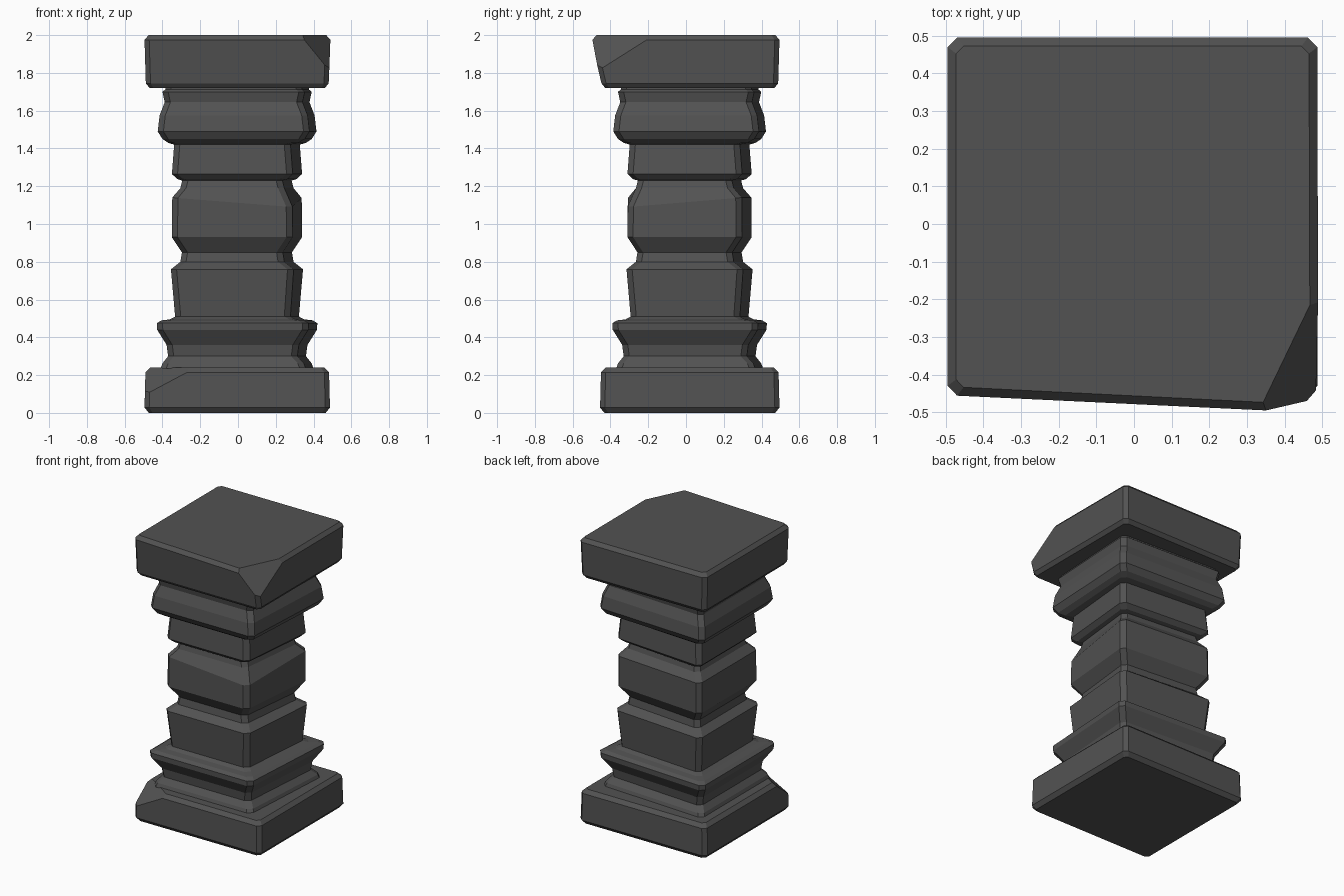
import bpy, bmesh
from mathutils import Vector

if "Cube" in bpy.data.objects:
    bpy.data.objects.remove(bpy.data.objects["Cube"])

stone = bpy.data.materials.new("dark stone")
stone.diffuse_color = (0.085, 0.085, 0.085, 1)
stone.use_nodes = True
stone.node_tree.nodes["Principled BSDF"].inputs["Base Color"].default_value = stone.diffuse_color


def ring(z, h, skew=0.0, chamfer=0.03, fr=(0, 0, 0)):
    """Slightly crooked square with clipped corners; fr nudges the front right corner."""
    corners = [Vector((-h, -h + 0.04, z)),
               Vector((h - 0.008 - skew, -h + 0.04, z)) + Vector(fr),
               Vector((h - 0.008, h - skew, z)),
               Vector((-h, h, z))]
    pts = []
    for i, p in enumerate(corners):
        for q in (corners[i - 1], corners[(i + 1) % 4]):
            pts.append(p + (q - p).normalized() * chamfer)
    return pts


def loft(name, rings, cuts=()):
    """Skin the rings, cap the ends and slice off chipped corners."""
    bm = bmesh.new()
    loops = [[bm.verts.new(p) for p in r] for r in rings]
    for a, b in zip(loops, loops[1:]):
        for i in range(8):
            j = (i + 1) % 8
            bm.faces.new((a[i], a[j], b[j], b[i]))
    bm.faces.new(loops[0][::-1])
    bm.faces.new(loops[-1])
    for a, b, c in cuts:
        a, b, c = Vector(a), Vector(b), Vector(c)
        n = (b - a).cross(c - a).normalized()
        if n.dot(a - Vector((0, 0, a.z))) < 0:
            n = -n
        bmesh.ops.bisect_plane(bm, geom=bm.verts[:] + bm.edges[:] + bm.faces[:],
                               plane_co=a, plane_no=n, clear_outer=True)
        bmesh.ops.holes_fill(bm, edges=[e for e in bm.edges if e.is_boundary], sides=0)
    bmesh.ops.recalc_face_normals(bm, faces=bm.faces[:])
    me = bpy.data.meshes.new(name)
    bm.to_mesh(me)
    bm.free()
    me.materials.append(stone)
    ob = bpy.data.objects.new(name, me)
    bpy.context.collection.objects.link(ob)
    return ob


# base slab with a chipped front left corner
loft("base_slab",
     [ring(0, 0.472, 0, 0.02), ring(0.028, 0.495, 0, 0.025),
      ring(0.215, 0.49, 0, 0.025), ring(0.24, 0.465, 0, 0.02)],
     cuts=[((-0.25, -0.45, 0.225), (-0.49, -0.45, 0.10), (-0.48, -0.28, 0.24))])

# lower moulding, shaft and upper moulding: height, half width, skew
profile = [
    (0.235, 0.41, 0.045), (0.262, 0.40, 0.045), (0.30, 0.37, 0.05),
    (0.36, 0.378, 0.05), (0.44, 0.428, 0.05), (0.475, 0.43, 0.05),
    (0.49, 0.405, 0.05), (0.495, 0.36, 0.05), (0.51, 0.333, 0.05),
    (0.76, 0.355, 0.055), (0.80, 0.305, 0.055), (0.85, 0.297, 0.055),
    (0.93, 0.35, 0.055), (1.14, 0.348, 0.055), (1.19, 0.305, 0.055),
    (1.23, 0.295, 0.055), (1.238, 0.322, 0.055), (1.265, 0.35, 0.055),
    (1.42, 0.338, 0.055), (1.43, 0.37, 0.045), (1.45, 0.40, 0.04),
    (1.49, 0.425, 0.04), (1.575, 0.415, 0.04), (1.645, 0.388, 0.04),
    (1.70, 0.40, 0.04), (1.712, 0.385, 0.04), (1.725, 0.385, 0.04)]
loft("column_shaft",
     [ring(z, h, s, fr=(0, 0, -0.05 if z == 1.14 else 0)) for z, h, s in profile])

# top slab with a chipped front right corner
loft("top_slab",
     [ring(1.72, 0.468, 0, 0.02), ring(1.745, 0.488, 0, 0.025),
      ring(1.975, 0.495, 0, 0.025, (0.003, -0.047, 0)),
      ring(2.0, 0.473, 0, 0.02, (0.003, -0.047, 0))],
     cuts=[((0.34, -0.48, 2.0), (0.47, -0.21, 2.0), (0.487, -0.46, 1.81))])
